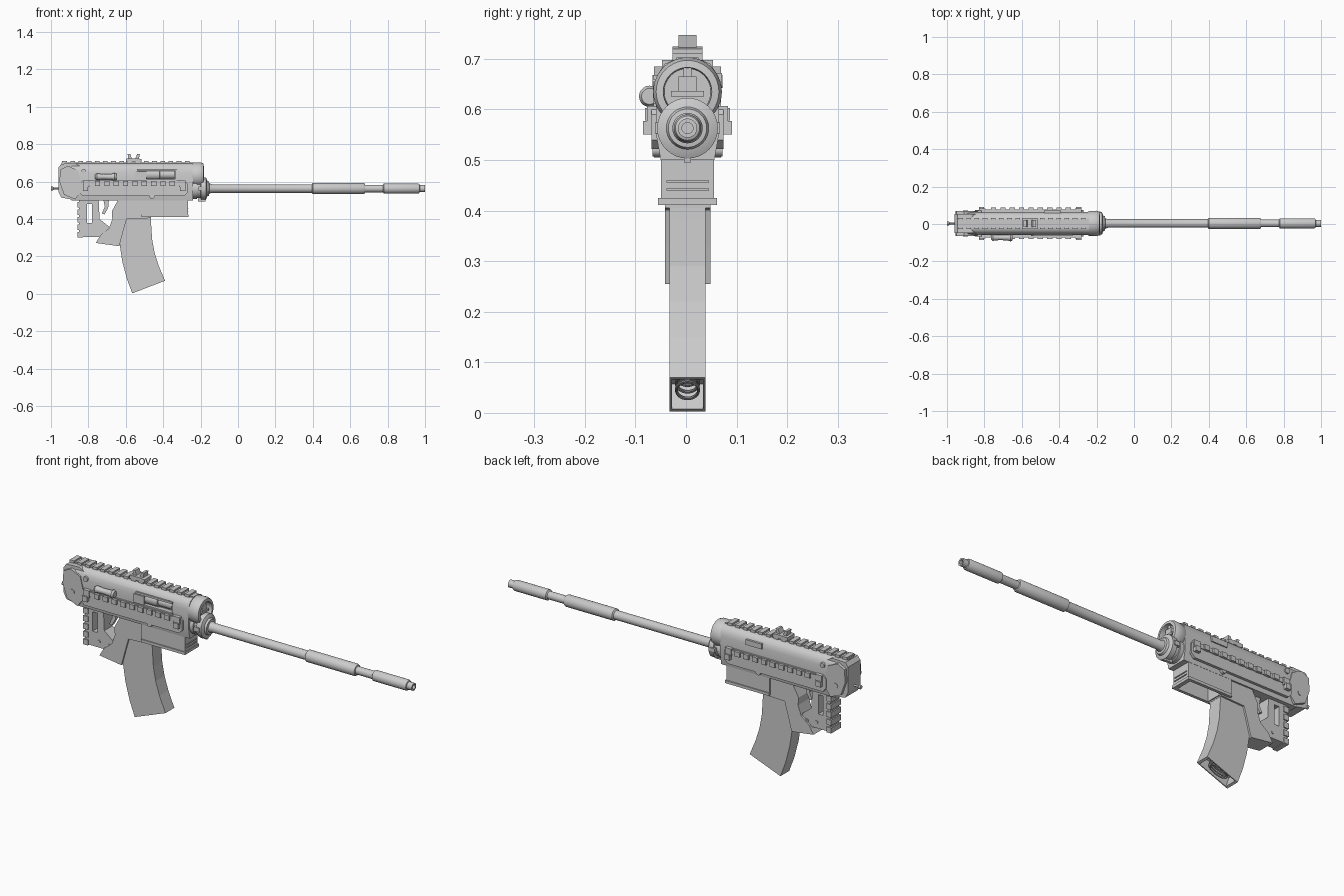
import bpy, bmesh, math
from mathutils import Vector, Matrix

if "Cube" in bpy.data.objects:
    bpy.data.objects.remove(bpy.data.objects["Cube"], do_unlink=True)

YC = 0.003      # centre plane of the body
BORE = 0.563    # height of the barrel axis
TUBE = 0.635    # height of the upper tube axis

grey = bpy.data.materials.new("plain grey")
grey.use_nodes = True
grey.diffuse_color = (0.6, 0.6, 0.6, 1)
grey.node_tree.nodes["Principled BSDF"].inputs["Base Color"].default_value = (0.6, 0.6, 0.6, 1)


def finish(name, bm, smooth=False):
    bmesh.ops.recalc_face_normals(bm, faces=bm.faces)
    mesh = bpy.data.meshes.new(name)
    bm.to_mesh(mesh)
    bm.free()
    mesh.materials.append(grey)
    ob = bpy.data.objects.new(name, mesh)
    bpy.context.collection.objects.link(ob)
    if smooth:
        bpy.ops.object.select_all(action='DESELECT')
        ob.select_set(True)
        bpy.context.view_layer.objects.active = ob
        bpy.ops.object.shade_smooth_by_angle(angle=math.radians(35))
    return ob


def add_box(bm, x, y, z):
    """Box between pairs of limits."""
    mid = Vector([(a + b) / 2 for a, b in (x, y, z)])
    size = [abs(b - a) for a, b in (x, y, z)]
    bmesh.ops.create_cube(bm, size=1, matrix=Matrix.Translation(mid + Vector((0, YC, 0))) @ Matrix.Diagonal((*size, 1)))


def boxes(name, limits):
    bm = bmesh.new()
    for lim in limits:
        add_box(bm, *lim)
    return finish(name, bm)


def plate(name, points, y0, y1, smooth=False):
    """Side profile in x and z, extruded across y."""
    bm = bmesh.new()
    face = bm.faces.new([bm.verts.new((x, YC + y0, z)) for x, z in points])
    ext = bmesh.ops.extrude_face_region(bm, geom=[face])
    bmesh.ops.translate(bm, verts=[v for v in ext["geom"] if isinstance(v, bmesh.types.BMVert)], vec=(0, y1 - y0, 0))
    return finish(name, bm, smooth)


def lathe(name, profile, start, axis='X', sides=32):
    """Turn (distance, radius) pairs around an axis through start."""
    bm = bmesh.new()
    turn = {'X': Matrix.Identity(3), 'Y': Matrix.Rotation(math.pi / 2, 3, 'Z')}[axis]
    rings = []
    for d, r in profile:
        ring = []
        for i in range(sides):
            a = math.tau * i / sides
            ring.append(bm.verts.new(turn @ Vector((d, r * math.cos(a), r * math.sin(a))) + Vector(start)))
        rings.append(ring)
    for a, b in zip(rings, rings[1:]):
        for i in range(sides):
            j = (i + 1) % sides
            bm.faces.new((a[i], a[j], b[j], b[i]))
    bm.faces.new(rings[0])
    bm.faces.new(rings[-1])
    return finish(name, bm, True)


def cut(target, cutter):
    mod = target.modifiers.new("cut", 'BOOLEAN')
    mod.operation = 'DIFFERENCE'
    mod.solver = 'EXACT'
    mod.object = cutter
    cutter.hide_render = True
    cutter.hide_set(True)
    cutter.display_type = 'WIRE'


# Upper body: rounded cross-section swept along x
half = [(0.053, 0.5), (0.062, 0.55), (0.062, 0.65), (0.057, 0.672), (0.045, 0.69), (0.028, 0.698)]
section = half + [(-y, z) for y, z in reversed(half)]
bm = bmesh.new()
face = bm.faces.new([bm.verts.new((-0.89, YC + y, z)) for y, z in section])
ext = bmesh.ops.extrude_face_region(bm, geom=[face])
bmesh.ops.translate(bm, verts=[v for v in ext["geom"] if isinstance(v, bmesh.types.BMVert)], vec=(0.65, 0, 0))
body = finish("upper_body", bm, True)
cut(body, boxes("port_cutter", [((-0.54, -0.335), (-0.09, -0.042), (0.612, 0.667))]))

# Rear cap with its cheek plates
plate("rear_cap", [(-0.96, 0.545), (-0.945, 0.515), (-0.87, 0.5), (-0.84, 0.52), (-0.84, 0.68),
                   (-0.87, 0.698), (-0.945, 0.695), (-0.96, 0.675)], -0.05, 0.05)
plate("cheek_plates", [(-0.955, 0.60), (-0.93, 0.53), (-0.87, 0.505), (-0.83, 0.56), (-0.855, 0.66),
                       (-0.91, 0.685), (-0.95, 0.665)], -0.066, 0.066)
lathe("rear_pin", [(-1.0, 0.01), (-0.99, 0.01), (-0.985, 0.005), (-0.94, 0.005)], (0, YC, BORE), sides=16)
for x, z in ((-0.9, 0.57), (-0.825, 0.655), (-0.46, 0.52)):
    lathe("cross_pin", [(-0.069, 0.013), (0.069, 0.013)], (x, YC, z), 'Y', 16)

# Port details and the bolt
lathe("bolt", [(-0.53, 0.03), (-0.42, 0.03), (-0.418, 0.024), (-0.34, 0.024)], (0, -0.03, 0.638))
boxes("port_frame", [((-0.55, -0.49), (-0.068, -0.06), (0.61, 0.655)),
                     ((-0.54, -0.33), (-0.067, -0.06), (0.658, 0.668)),
                     ((-0.49, -0.33), (-0.067, -0.06), (0.606, 0.613))])
boxes("side_cover", [((-0.48, -0.39), (0.055, 0.068), (0.645, 0.672))])

# Charging handle on the right side
lathe("charging_handle", [(-0.765, 0.01), (-0.755, 0.018), (-0.72, 0.014), (-0.675, 0.016),
                          (-0.66, 0.021), (-0.65, 0.016)], (0, -0.072, 0.626), sides=20)
lathe("handle_stem", [(-0.075, 0.008), (-0.05, 0.008)], (-0.70, 0, 0.626), 'Y', 16)

# Front ring of the upper tube, hollow inside
lathe("tube_ring", [(-0.25, 0.06), (-0.24, 0.066), (-0.20, 0.068), (-0.185, 0.062), (-0.183, 0.048),
                    (-0.22, 0.046)], (0, YC, TUBE), sides=40)
boxes("front_post", [((-0.225, -0.19), (-0.033, 0.033), (0.626, 0.636)),
                     ((-0.225, -0.195), (-0.018, 0.018), (0.63, 0.665)),
                     ((-0.225, -0.2), (-0.008, 0.008), (0.66, 0.685))])

# Barrel with stepped sleeves, and its collar
lathe("barrel", [(-0.24, 0.024), (-0.16, 0.03), (-0.14, 0.023), (0.395, 0.023), (0.4, 0.03), (0.67, 0.03),
                 (0.678, 0.026), (0.68, 0.02), (0.775, 0.02), (0.78, 0.027), (0.963, 0.027), (0.97, 0.024),
                 (0.972, 0.019), (1.0, 0.019), (1.0, 0.011), (0.93, 0.011)], (0, YC, BORE))
lathe("barrel_collar", [(-0.26, 0.055), (-0.22, 0.055), (-0.218, 0.05), (-0.2, 0.05), (-0.198, 0.06), (-0.172, 0.06),
                        (-0.168, 0.052), (-0.165, 0.042), (-0.155, 0.038), (-0.153, 0.026)], (0, YC, BORE))
boxes("collar_lugs", [((-0.215, -0.175), (-0.007, 0.007), (0.495, 0.51)),
                      ((-0.21, -0.18), (-0.064, 0.064), (0.552, 0.574))])

# Top rail with evenly spaced teeth
rail = [((-0.945, -0.24), (-0.022, 0.022), (0.69, 0.703))]
rail += [((-0.94 + 0.0437 * i, -0.915 + 0.0437 * i), (-0.03, 0.03), (0.698, 0.711)) for i in range(16)]
boxes("top_rail", rail)

# Folded sight
plate("sight_base", [(-0.60, 0.705), (-0.60, 0.722), (-0.575, 0.724), (-0.535, 0.724), (-0.515, 0.72),
                     (-0.515, 0.705)], -0.03, 0.03)
for x, lean in ((-0.577, -0.006), (-0.54, 0.008)):
    plate("sight_leaf", [(x - 0.01, 0.72), (x + 0.01, 0.72), (x + 0.007 + lean, 0.747),
                         (x - 0.007 + lean, 0.747)], -0.018, 0.018)

# Side rails, one on each side
for side, word in ((1, "left"), (-1, "right")):
    def span(a, b):
        return (side * a, side * b)
    plate(word + "_rail_panel", [(-0.85, 0.545), (-0.83, 0.522), (-0.29, 0.522), (-0.27, 0.54), (-0.27, 0.59),
                                 (-0.285, 0.605), (-0.83, 0.605), (-0.85, 0.59)], side * 0.05, side * 0.071)
    parts = [((-0.83, -0.28), span(0.06, 0.075), (0.58, 0.6))]
    parts += [((-0.765 + 0.05 * i, -0.737 + 0.05 * i), span(0.06, 0.084), (0.578, 0.603)) for i in range(9)]
    parts += [((x, x + 0.028), span(0.06, 0.088), (0.55, 0.577)) for x in (-0.83, -0.31)]
    parts += [((x, x + 0.035), span(0.06, 0.08), (0.57, 0.607)) for x in (-0.83, -0.315)]
    boxes(word + "_rail_teeth", parts)

# Front lower housing, open underneath, with a flange
lower = boxes("lower_housing", [((-0.515, -0.268), (-0.052, 0.052), (0.412, 0.51))])
flange = boxes("housing_flange", [((-0.515, -0.264), (-0.058, 0.058), (0.411, 0.425))])
well = boxes("housing_cutter", [((-0.46, -0.285), (-0.043, 0.043), (0.38, 0.48))])
cut(lower, well)
cut(flange, well)
boxes("housing_ridges", [((-0.27, -0.264), (-0.042, 0.042), (z, z + 0.004)) for z in (0.44, 0.456)])

# Rear grip frame with a window and ribbed back
grip = plate("rear_grip", [(-0.85, 0.505), (-0.85, 0.305), (-0.71, 0.305), (-0.685, 0.325), (-0.69, 0.36),
                           (-0.74, 0.40), (-0.745, 0.505)], -0.034, 0.034)
cut(grip, boxes("window_cutter", [((-0.806, -0.78), (-0.1, 0.1), (0.38, 0.48))]))
boxes("grip_ribs", [((-0.857, -0.83), (-0.04, 0.04), (0.302 + 0.04 * i, 0.33 + 0.04 * i)) for i in range(5)])
for x, z in ((-0.77, 0.335), (-0.715, 0.33)):
    lathe("grip_screw", [(-0.038, 0.009), (0.038, 0.009)], (x, YC, z), 'Y', 12)

# Slanted magazine well and trigger
plate("magazine_well", [(-0.64, 0.505), (-0.465, 0.505), (-0.465, 0.405), (-0.595, 0.40), (-0.615, 0.33),
                        (-0.635, 0.255), (-0.76, 0.272), (-0.735, 0.315), (-0.69, 0.35), (-0.672, 0.4),
                        (-0.675, 0.44)], -0.045, 0.045)
plate("trigger", [(-0.72, 0.505), (-0.69, 0.505), (-0.694, 0.46), (-0.714, 0.425), (-0.728, 0.43),
                  (-0.712, 0.465)], -0.01, 0.01, True)

# Curved magazine with an open lower end and spring coils
front = [(-0.468, 0.45), (-0.465, 0.38), (-0.459, 0.29), (-0.446, 0.22), (-0.424, 0.15), (-0.39, 0.07)]
back = [(-0.565, 0.003), (-0.594, 0.08), (-0.618, 0.17), (-0.632, 0.26), (-0.637, 0.36), (-0.635, 0.45)]
magazine = plate("magazine", front + back, -0.036, 0.036)
cut(magazine, plate("magazine_cutter", [(-0.547, -0.010), (-0.394, 0.047), (-0.420, 0.113), (-0.570, 0.057)],
                    -0.031, 0.031))
tilt = Matrix.Rotation(math.radians(-20.4), 4, 'Y')
for i in range(3):
    centre = Vector((-0.478, YC, 0.038)) + tilt.to_3x3() @ Vector((0, 0, 0.008 + 0.014 * i))
    bpy.ops.mesh.primitive_torus_add(major_radius=0.022, minor_radius=0.003, major_segments=28, minor_segments=8)
    coil = bpy.context.object
    coil.name = "spring_coil"
    coil.matrix_world = Matrix.Translation(centre) @ tilt @ Matrix.Diagonal((2.2, 1, 1, 1))
    coil.data.materials.append(grey)
    bpy.ops.object.shade_smooth_by_angle(angle=math.radians(35))
